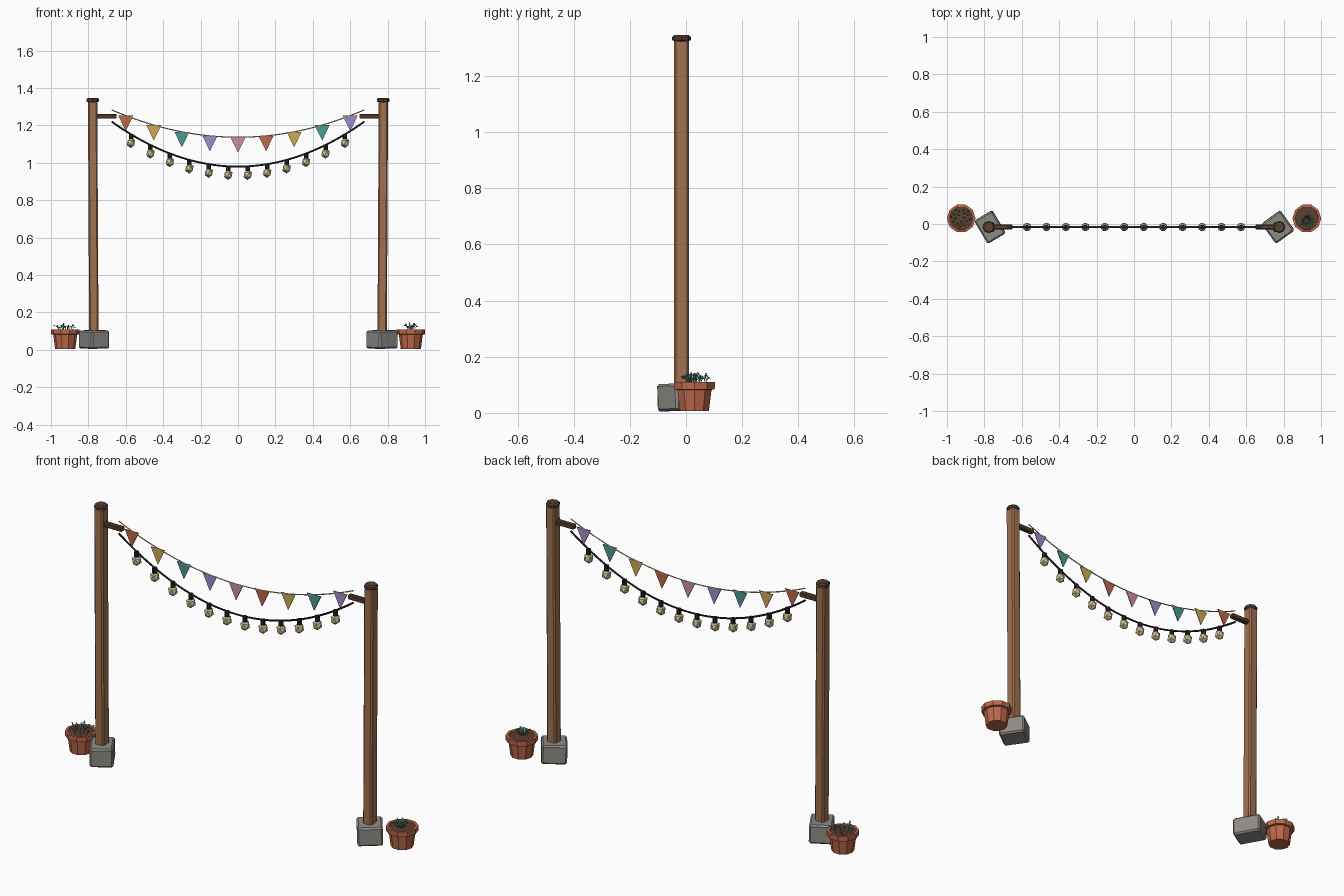
import bpy, bmesh, math, random
from mathutils import Matrix, Vector

if "Cube" in bpy.data.objects:
    bpy.data.objects.remove(bpy.data.objects["Cube"])

random.seed(4)
Y = -0.016  # plane of the posts and strings


def mat(name, r, g, b):
    m = bpy.data.materials.new(name)
    m.diffuse_color = (r, g, b, 1)
    m.use_nodes = True
    m.node_tree.nodes["Principled BSDF"].inputs["Base Color"].default_value = m.diffuse_color
    return m


WOOD = mat("wood", 0.36, 0.165, 0.08)
DARK = mat("dark wood", 0.10, 0.05, 0.028)
STONE = mat("stone", 0.27, 0.26, 0.235)
CLAY = mat("terracotta", 0.52, 0.14, 0.07)
YELLOW = mat("yellow", 0.62, 0.40, 0.09)
TEAL = mat("teal", 0.07, 0.32, 0.29)
LILAC = mat("lilac", 0.36, 0.26, 0.60)
PINK = mat("pink", 0.62, 0.27, 0.37)
CREAM = mat("warm cream", 0.72, 0.58, 0.34)
WIRE = mat("wire black", 0.018, 0.02, 0.025)


def finish(name, bm, mats, bevel=0):
    bmesh.ops.recalc_face_normals(bm, faces=bm.faces[:])
    me = bpy.data.meshes.new(name)
    bm.to_mesh(me)
    bm.free()
    for m in mats:
        me.materials.append(m)
    ob = bpy.data.objects.new(name, me)
    bpy.context.collection.objects.link(ob)
    if bevel:
        mod = ob.modifiers.new("bevel", 'BEVEL')
        mod.width, mod.segments = bevel, 1
    return ob


def box(name, size, loc, rot, m, bevel):
    bm = bmesh.new()
    bmesh.ops.create_cube(bm, size=1, matrix=Matrix.Diagonal((*size, 1)))
    ob = finish(name, bm, [m], bevel)
    ob.location, ob.rotation_euler = loc, rot
    return ob


def lathe(name, profile, sides, loc, m, top_mat=None):
    """Low-poly turned shape from (radius, z) points; the last ring is capped."""
    bm = bmesh.new()
    rings = [[bm.verts.new((r * math.cos(2 * math.pi * i / sides),
                            r * math.sin(2 * math.pi * i / sides), z))
              for i in range(sides)] for r, z in profile]
    for a, b in zip(rings, rings[1:]):
        for i in range(sides):
            j = (i + 1) % sides
            bm.faces.new((a[i], a[j], b[j], b[i]))
    bm.faces.new(rings[0])
    cap = bm.faces.new(rings[-1])
    if top_mat:
        cap.material_index = 1
    ob = finish(name, bm, [m] + ([top_mat] if top_mat else []))
    ob.location = loc
    return ob


def sag(x, low, high):
    return low + (high - low) * (x / 0.675) ** 2


def string(name, low, high, radius, m):
    n, sides = 36, 6
    bm = bmesh.new()
    rings = []
    for k in range(n + 1):
        x = -0.675 + 1.35 * k / n
        slope = math.atan(2 * (high - low) * x / 0.675 ** 2)
        up = Vector((-math.sin(slope), 0, math.cos(slope)))
        c = Vector((x, Y, sag(x, low, high)))
        rings.append([bm.verts.new(c + radius * (up * math.cos(t) + Vector((0, math.sin(t), 0))))
                      for t in [2 * math.pi * i / sides for i in range(sides)]])
    for a, b in zip(rings, rings[1:]):
        for i in range(sides):
            j = (i + 1) % sides
            bm.faces.new((a[i], a[j], b[j], b[i]))
    bm.faces.new(rings[0])
    bm.faces.new(rings[-1])
    return finish(name, bm, [m])


def plant(name, centre, spread, count, length, rise):
    """Rosette of thin folded leaves with small blossoms."""
    bm = bmesh.new()
    for i in range(count):
        a = i * 2.4
        d = spread * math.sqrt((i + 0.5) / count)
        p = Vector((d * math.cos(a), d * math.sin(a), 0))
        out = Vector((math.cos(a), math.sin(a), 0))
        side = Vector((-out.y, out.x, 0)) * 0.005
        h = rise * random.uniform(0.6, 1)
        mid = p + out * length * 0.5 + Vector((0, 0, h))
        tip = p + out * length + Vector((0, 0, h * 0.8))
        pts = [bm.verts.new(v) for v in (p, mid + side, tip, mid - side)]
        low = bm.verts.new(mid - Vector((0, 0, 0.004)))
        for tri in ((0, 1, 3), (1, 2, 3), (0, low, 1), (low, 2, 1), (0, 3, low), (3, 2, low)):
            bm.faces.new([v if v is low else pts[v] for v in tri])
        if i % 3 == 0:
            r = bmesh.ops.create_icosphere(bm, subdivisions=1, radius=0.004,
                                           matrix=Matrix.Translation(mid + Vector((0, 0, 0.003))))
            for v in r["verts"]:
                for f in v.link_faces:
                    f.material_index = 1 + (i // 3) % 3
    ob = finish(name, bm, [TEAL, LILAC, YELLOW, PINK])
    ob.location = centre
    return ob


# Posts, caps, arms, stones and pots on both sides
for s, side in ((-1, "left"), (1, "right")):
    x = 0.774 * s
    box(side + "_post", (0.05, 0.054, 1.26), (x, Y, 0.70), (0, math.radians(0.3 * s), 0), WOOD, 0.007)
    lathe(side + "_post_cap", [(0.027, 1.324), (0.033, 1.329), (0.033, 1.340), (0.027, 1.346)],
          8, (0.777 * s, Y, 0), DARK)
    box(side + "_arm", (0.115, 0.026, 0.024), (0.707 * s, Y, 1.248), (0, 0, 0), DARK, 0.004)
    dims, turn = ((0.112, 0.142), 31) if s < 0 else ((0.122, 0.132), 36)
    box(side + "_base_stone", (*dims, 0.097), (0.77 * s, Y, 0.056),
        (math.radians(1), math.radians(-1.5), math.radians(turn)), STONE, 0.008)
    lathe(side + "_pot", [(0.054, 0.006), (0.064, 0.082), (0.076, 0.084), (0.077, 0.110),
                          (0.064, 0.110), (0.063, 0.102)], 10, (0.924 * s, 0.03, 0), CLAY, DARK)

plant("left_pot_plant", (-0.925, 0.035, 0.103), 0.045, 18, 0.022, 0.034)
plant("right_pot_plant", (0.924, 0.018, 0.103), 0.016, 14, 0.03, 0.038)

# Bunting string and nine pennants
string("bunting_string", 1.137, 1.283, 0.003, CREAM)
flags = (CLAY, YELLOW, TEAL, LILAC, PINK)
for k in range(9):
    x = -0.6 + 0.15 * k
    z = sag(x, 1.137, 1.283)
    bm = bmesh.new()
    f = bm.faces.new([bm.verts.new(v) for v in ((-0.04, -0.002, 0), (0, -0.002, -0.083), (0.04, -0.002, 0))])
    r = bmesh.ops.extrude_face_region(bm, geom=[f], use_keep_orig=True)
    bmesh.ops.translate(bm, vec=(0, 0.004, 0),
                        verts=[v for v in r["geom"] if isinstance(v, bmesh.types.BMVert)])
    finish(f"pennant_{k + 1}", bm, [flags[k % 5]]).location = (x, Y, z)

# Light cable with twelve bulbs
string("light_cable", 0.98, 1.22, 0.005, WIRE)
for k in range(12):
    x = -0.572 + 0.104 * k
    z = sag(x, 0.98, 1.22)
    lathe(f"bulb_socket_{k + 1}", [(0.012, -0.026), (0.012, 0.002)], 8, (x, Y, z), WIRE)
    bm = bmesh.new()
    bmesh.ops.create_icosphere(bm, subdivisions=1, radius=0.025, matrix=Matrix.Diagonal((1, 1, 1.15, 1)))
    finish(f"bulb_{k + 1}", bm, [CREAM]).location = (x, Y, z - 0.045)
